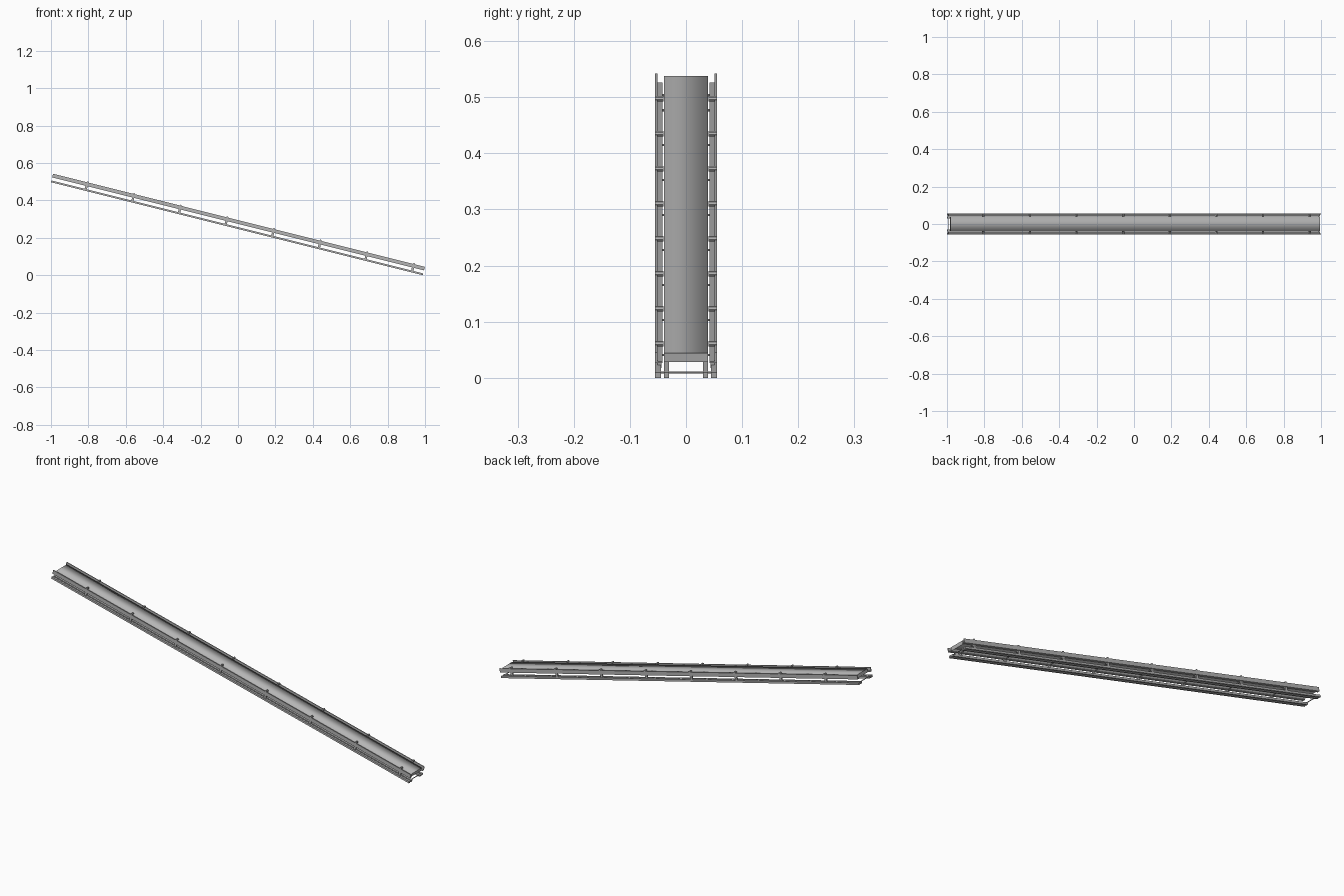
import bpy
import math
from mathutils import Matrix, Vector

cube = bpy.data.objects.get("Cube")
if cube:
    bpy.data.objects.remove(cube, do_unlink=True)

steel = bpy.data.materials.new("plain_grey_steel")
steel.use_nodes = True
GREY = (0.46, 0.46, 0.46, 1)
steel.diffuse_color = GREY
steel.node_tree.nodes["Principled BSDF"].inputs["Base Color"].default_value = GREY

# Parts are laid out along a level run, then tilted together
LENGTH = 2.05
HALF = LENGTH / 2
TILT = Matrix.Translation((-0.006, 0, 0.2486)) @ Matrix.Rotation(math.radians(14.04), 4, 'Y')


def extrude(name, profile, start, end, smooth=False):
    """Sweep a closed (y, height) profile along the run."""
    n = len(profile)
    verts = [TILT @ Vector((s, y, h)) for s in (start, end) for y, h in profile]
    faces = [(i, (i + 1) % n, (i + 1) % n + n, i + n) for i in range(n)]
    faces += [tuple(reversed(range(n))), tuple(range(n, 2 * n))]
    mesh = bpy.data.meshes.new(name)
    mesh.from_pydata(verts, [], faces)
    mesh.materials.append(steel)
    for poly in mesh.polygons:
        poly.use_smooth = smooth and len(poly.vertices) == 4 and poly.index < n
    obj = bpy.data.objects.new(name, mesh)
    bpy.context.collection.objects.link(obj)
    return obj


def box(name, start, end, y0, y1, h0, h1, smooth=False):
    y0, y1 = min(y0, y1), max(y0, y1)
    return extrude(name, [(y0, h0), (y1, h0), (y1, h1), (y0, h1)], start, end, smooth)


def rod(name, s, h, y0, y1, radius):
    """Small round bar running across the run."""
    bpy.ops.mesh.primitive_cylinder_add(vertices=8, radius=radius, depth=abs(y1 - y0))
    obj = bpy.context.object
    obj.name = name
    obj.data.materials.append(steel)
    obj.matrix_world = (TILT @ Matrix.Translation((s, (y0 + y1) / 2, h))
                        @ Matrix.Rotation(math.pi / 2, 4, 'X'))


# Belt slab with soft long edges
box("belt", -HALF + 0.01, HALF - 0.005, -0.039, 0.039, 0.0275, 0.044, smooth=True)

stations = [-0.835 + 0.257 * i for i in range(8)]

for side, label in ((-1, "right"), (1, "left")):
    # Upper angle rail: tall outer web with an inward bottom flange
    angle = [(0.055, 0.027), (0.055, 0.0465), (0.051, 0.0465),
             (0.051, 0.030), (0.042, 0.030), (0.042, 0.027)]
    profile = [(side * y, h) for y, h in angle]
    if side < 0:
        profile.reverse()
    extrude(label + "_upper_rail", profile, -HALF, HALF)

    # Pair of square lower rails
    box(label + "_outer_lower_rail", -HALF, HALF, side * 0.045, side * 0.055, 0, 0.01)
    box(label + "_inner_lower_rail", -HALF, HALF, side * 0.030, side * 0.039, 0, 0.01)

    # Posts between the rails and pins on the web
    for s in stations:
        box(label + "_post", s - 0.006, s + 0.006, side * 0.044, side * 0.051, 0.004, 0.028)
        rod(label + "_rail_pin", s, 0.0475, side * 0.040, side * 0.055, 0.005)

# Cross ties under the belt and between the lower rails
for s in stations:
    rod("belt_support", s, 0.0265, -0.05, 0.05, 0.002)
for s in (-HALF + 0.006, HALF - 0.006):
    rod("end_tie", s, 0.008, -0.05, 0.05, 0.002)
